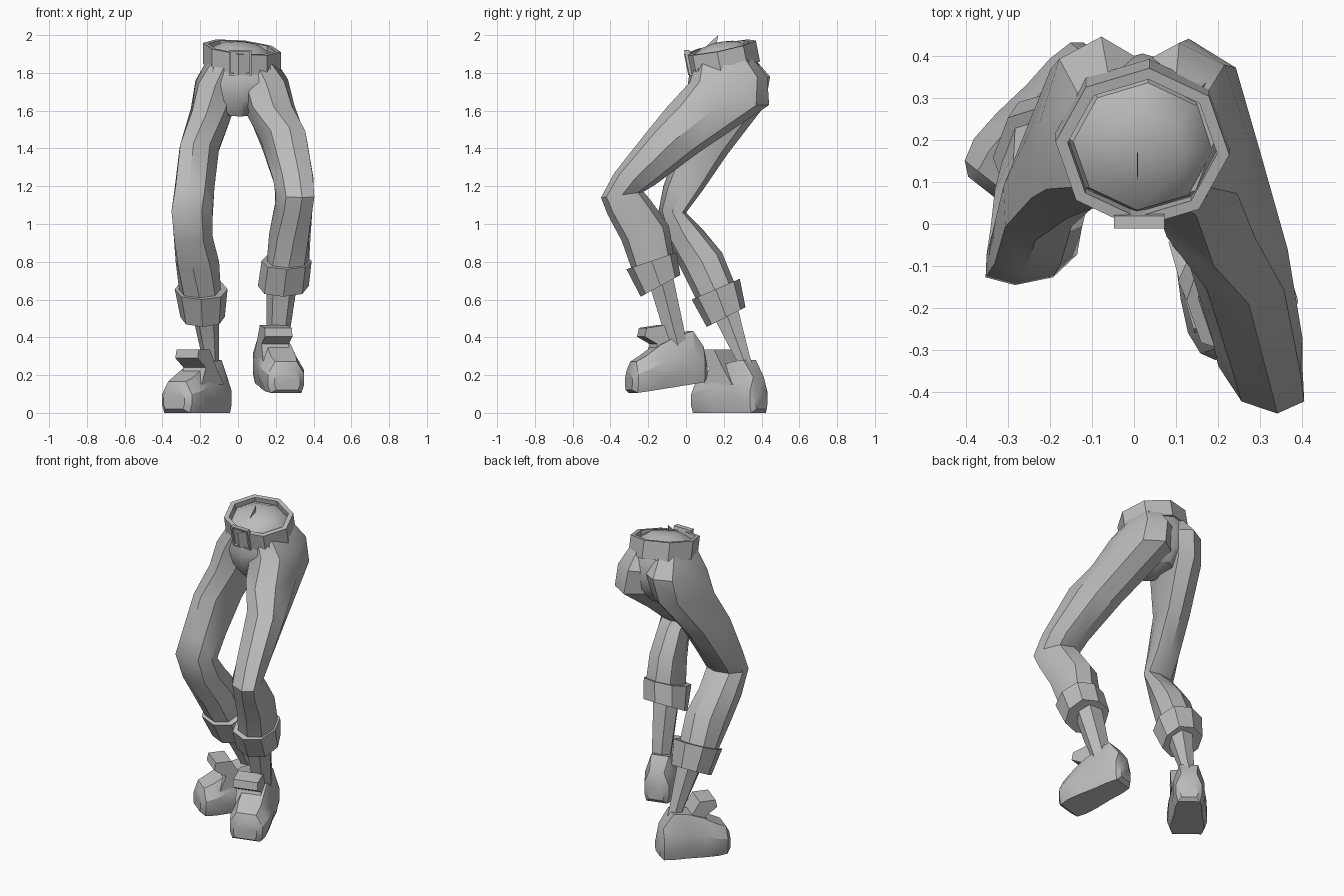
import bpy, bmesh, math
from mathutils import Vector

cube = bpy.data.objects.get("Cube")
if cube:
    bpy.data.objects.remove(cube)

grey = bpy.data.materials.new("plain_grey")
grey.use_nodes = True
tone = (0.5, 0.5, 0.5, 1)
grey.diffuse_color = tone
grey.node_tree.nodes["Principled BSDF"].inputs["Base Color"].default_value = tone


def finish(name, bm, angle=30):
    """Turn a bmesh into a shaded, coloured object."""
    bmesh.ops.recalc_face_normals(bm, faces=bm.faces)
    mesh = bpy.data.meshes.new(name)
    bm.to_mesh(mesh)
    bm.free()
    mesh.materials.append(grey)
    obj = bpy.data.objects.new(name, mesh)
    bpy.context.collection.objects.link(obj)
    bpy.ops.object.select_all(action="DESELECT")
    obj.select_set(True)
    bpy.context.view_layer.objects.active = obj
    bpy.ops.object.shade_smooth_by_angle(angle=math.radians(angle))


def loft(name, rings, loop=False, angle=30):
    """Skin a row of point rings; cap the ends or join last to first."""
    bm = bmesh.new()
    rows = [[bm.verts.new(p) for p in ring] for ring in rings]
    pairs = list(zip(rows, rows[1:]))
    if loop:
        pairs.append((rows[-1], rows[0]))
    for a, b in pairs:
        n = len(a)
        for i in range(n):
            j = (i + 1) % n
            bm.faces.new((a[i], a[j], b[j], b[i]))
    if not loop:
        bm.faces.new(rows[0])
        bm.faces.new(rows[-1])
    finish(name, bm, angle)


def ring(x0, x1, yf, zf, yb, zb, skew=0, size=1.0, sides=8):
    """Ring from its side limits and its front and back points.

    Skew moves the front point sideways and the back point the other way."""
    centre = Vector((x0 + x1, yf + yb, zf + zb)) / 2
    across = Vector((x1 - x0, 0, 0)) * size / 2
    along = Vector((-2 * skew, yb - yf, zb - zf)) * size / 2
    full = lambda v: math.copysign(abs(v) ** 0.85, v) if abs(v) > 1e-6 else 0
    turns = [math.tau * i / sides for i in range(sides)]
    return [centre + across * full(math.cos(t)) + along * full(math.sin(t))
            for t in turns]


def cuff(name, top, bottom):
    loft(name, [ring(*top, size=0.75), ring(*top, size=0.84), ring(*top),
                ring(*bottom), ring(*bottom, size=0.6)], angle=20)


def shoe(side, inward, heel, heading, pitch):
    """Shoe lofted from heel to toe, with a raised tongue at the instep."""
    fwd = Vector((math.sin(heading), -math.cos(heading), -pitch))
    out = Vector((math.cos(heading), math.sin(heading), 0))
    up = Vector((0, 0, 1))
    place = lambda s, w, z: Vector(heel) + fwd * s + out * w + up * z

    # distance from heel, half width, bottom, top
    stations = [(0, 0.05, 0.02, 0.11), (0.02, 0.075, 0, 0.19),
                (0.08, 0.09, 0, 0.28), (0.16, 0.095, 0, 0.27),
                (0.26, 0.11, 0, 0.235), (0.34, 0.115, 0, 0.19),
                (0.395, 0.1, 0, 0.165), (0.42, 0.07, 0.02, 0.12)]
    outline = [(-0.85, 0), (0.85, 0), (1, 0.25), (1, 0.6),
               (0.6, 1), (-0.6, 1), (-1, 0.6), (-1, 0.25)]
    loft(side + "_shoe", [[place(s, w * a, lo + (hi - lo) * b) for a, b in outline]
                          for s, w, lo, hi in stations])

    profile = [(0.12, 0.15), (0.31, 0.15), (0.275, 0.24), (0.345, 0.29),
               (0.335, 0.335), (0.24, 0.335), (0.19, 0.25)]
    loft(side + "_shoe_tongue", [[place(s, w * inward, z) for s, z in profile]
                                 for w in (-0.05, 0.1)], angle=20)


# Legs: x limits, front point and back point of each section, skew
left_leg = [
    (0.0, 0.2, 0.05, 1.85, 0.35, 1.88),
    (-0.01, 0.265, 0.02, 1.75, 0.43, 1.78, 0.02),
    (0.02, 0.3, -0.1, 1.62, 0.44, 1.63, 0.03),
    (0.12, 0.365, -0.19, 1.51, 0.07, 1.38, 0.03),
    (0.185, 0.4, -0.38, 1.27, -0.16, 1.21, 0.03),
    (0.2, 0.4, -0.45, 1.14, -0.225, 1.17, 0.04),
    (0.195, 0.395, -0.415, 1.05, -0.19, 1.13, 0.03),
    (0.165, 0.385, -0.34, 0.91, -0.09, 0.99, 0.02),
    (0.15, 0.375, -0.28, 0.74, -0.06, 0.81)]
right_leg = [
    (-0.16, 0.04, 0.05, 1.86, 0.35, 1.89),
    (-0.225, 0.03, 0.03, 1.74, 0.445, 1.78, -0.02),
    (-0.25, -0.02, 0.01, 1.59, 0.42, 1.63, -0.03),
    (-0.31, -0.1, -0.04, 1.43, 0.22, 1.37, -0.03),
    (-0.335, -0.125, -0.12, 1.2, 0.09, 1.18, -0.03),
    (-0.35, -0.135, -0.145, 1.07, 0.0, 1.06, -0.04),
    (-0.34, -0.135, -0.1, 0.9, 0.09, 0.97, -0.03),
    (-0.33, -0.1, -0.02, 0.75, 0.19, 0.85, -0.02),
    (-0.31, -0.09, 0.06, 0.59, 0.26, 0.68)]
loft("left_trouser_leg", [ring(*r) for r in left_leg], angle=35)
loft("right_trouser_leg", [ring(*r) for r in right_leg], angle=35)

# Cuffs
cuff("left_cuff", (0.125, 0.39, -0.315, 0.76, -0.05, 0.85),
     (0.105, 0.375, -0.24, 0.615, -0.03, 0.73))
cuff("right_cuff", (-0.335, -0.055, 0.03, 0.6, 0.285, 0.71),
     (-0.305, -0.07, 0.11, 0.455, 0.315, 0.56))

# Ankles
loft("left_ankle", [ring(*r, sides=6) for r in (
    (0.15, 0.315, -0.2, 0.67, -0.06, 0.72),
    (0.15, 0.265, -0.1, 0.35, 0.01, 0.38),
    (0.16, 0.255, -0.08, 0.28, 0.02, 0.31))])
loft("right_ankle", [ring(*r, sides=6) for r in (
    (-0.245, -0.1, 0.14, 0.5, 0.28, 0.57),
    (-0.19, -0.1, 0.26, 0.28, 0.34, 0.31),
    (-0.18, -0.1, 0.28, 0.22, 0.36, 0.25))])

# Shoes
shoe("left", -1, (0.145, 0.1, 0.165), math.radians(16), 0.15)
shoe("right", 1, (-0.08, 0.4, 0), math.radians(-38), 0)

# Pelvis joining both legs
loft("pelvis", [ring(*r) for r in (
    (-0.15, 0.19, 0.04, 1.87, 0.35, 1.92),
    (-0.18, 0.22, 0.02, 1.82, 0.38, 1.86),
    (-0.21, 0.25, 0.01, 1.74, 0.405, 1.77),
    (-0.16, 0.2, 0.025, 1.65, 0.39, 1.66),
    (-0.06, 0.08, 0.08, 1.57, 0.33, 1.58))], angle=40)


# Belt, tilted down to the front and to one side
def belt_ring(radius, z):
    points = []
    for i in range(8):
        t = math.tau * i / 8 - 0.08
        x, y = radius * math.cos(t), radius * 0.92 * math.sin(t)
        points.append(Vector((0.02 + x, 0.18 + y + 0.2 * (1.935 - z),
                              z + 0.2 * y - 0.1 * x)))
    return points


loft("belt", [belt_ring(0.178, 1.935), belt_ring(0.207, 1.935),
              belt_ring(0.207, 1.825), belt_ring(0.178, 1.825)],
     loop=True, angle=20)

# Domed waist inside the belt
loft("waist_top", [belt_ring(0.18, 1.87), belt_ring(0.165, 1.915),
                   belt_ring(0.1, 1.95), belt_ring(0.03, 1.96)], angle=40)

# Small upright fin on the waist
loft("waist_fin", [[(x, 0.17, 2.0), (x, 0.09, 1.925), (x, 0.16, 1.935)]
                   for x in (0.007, 0.009)])

# Buckle: leaning plate with a recessed middle
bm = bmesh.new()
bmesh.ops.create_cube(bm, size=1)
for v in bm.verts:
    lean = 0.03 * (0.5 - v.co.z)
    v.co = (0.012 + v.co.x * 0.12, 0.004 + v.co.y * 0.03 + lean,
            1.853 + v.co.z * 0.135)
bm.normal_update()
front = min(bm.faces, key=lambda f: f.calc_center_median().y)
bmesh.ops.inset_region(bm, faces=[front], thickness=0.015)
bmesh.ops.inset_region(bm, faces=[front], thickness=0.002, depth=-0.01)
finish("buckle", bm, 20)
